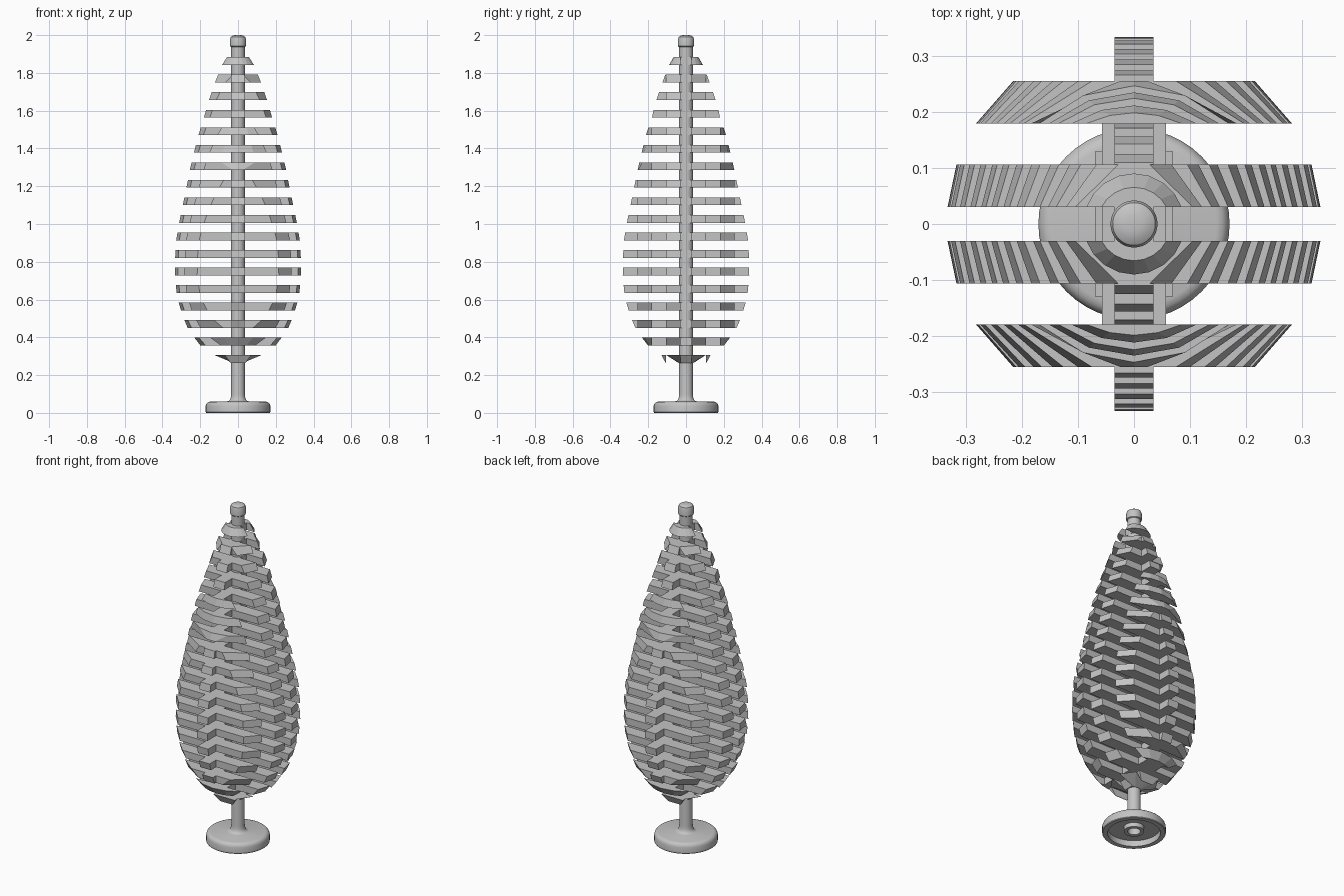
import bpy, bmesh, math

cube = bpy.data.objects.get("Cube")
if cube:
    bpy.data.objects.remove(cube, do_unlink=True)

grey = bpy.data.materials.new("light grey")
grey.use_nodes = True
COLOUR = (0.55, 0.55, 0.55, 1)
grey.diffuse_color = COLOUR
grey.node_tree.nodes["Principled BSDF"].inputs["Base Color"].default_value = COLOUR


def add_object(name, bm):
    bmesh.ops.recalc_face_normals(bm, faces=bm.faces)
    mesh = bpy.data.meshes.new(name)
    bm.to_mesh(mesh)
    bm.free()
    mesh.materials.append(grey)
    ob = bpy.data.objects.new(name, mesh)
    bpy.context.collection.objects.link(ob)
    return ob


def loft(bm, low, high, z0, z1):
    """Closed solid between two matching outlines."""
    a = [bm.verts.new((x, y, z0)) for x, y in low]
    b = [bm.verts.new((x, y, z1)) for x, y in high]
    bm.faces.new(a[::-1])
    bm.faces.new(b)
    n = len(a)
    for i in range(n):
        bm.faces.new((a[i], a[(i + 1) % n], b[(i + 1) % n], b[i]))


def lathe(name, profile, steps=48):
    bm = bmesh.new()
    pts = [bm.verts.new((r, 0, z)) for r, z in profile]
    edges = [bm.edges.new(p) for p in zip(pts, pts[1:])]
    bmesh.ops.spin(bm, geom=pts + edges, cent=(0, 0, 0), axis=(0, 0, 1),
                   angle=2 * math.pi, steps=steps)
    bmesh.ops.remove_doubles(bm, verts=bm.verts, dist=0.0002)
    ob = add_object(name, bm)
    bpy.ops.object.select_all(action='DESELECT')
    ob.select_set(True)
    bpy.context.view_layer.objects.active = ob
    bpy.ops.object.shade_smooth_by_angle(angle=math.radians(35))


# Egg-shaped outline: (height, radius)
OUTLINE = [(0.265, 0.04), (0.307, 0.13), (0.355, 0.2), (0.4, 0.234), (0.45, 0.268),
           (0.495, 0.287), (0.545, 0.304), (0.585, 0.316), (0.64, 0.327), (0.73, 0.335),
           (0.82, 0.334), (0.92, 0.328), (1.01, 0.312), (1.1, 0.294), (1.19, 0.275),
           (1.285, 0.257), (1.375, 0.236), (1.47, 0.212), (1.56, 0.184), (1.655, 0.157),
           (1.75, 0.125), (1.842, 0.09), (1.884, 0.065)]


def radius(z):
    for (z0, r0), (z1, r1) in zip(OUTLINE, OUTLINE[1:]):
        if z <= z1:
            return r0 + (r1 - r0) * (z - z0) / (z1 - z0)
    return OUTLINE[-1][1]


def slat_outline(r, inner, outer, segments):
    """Part of a disc lying between two parallel lines."""
    r = max(r, inner + 0.002)
    start = math.asin(inner / r)
    if r <= outer:
        angles = [start + (math.pi - 2 * start) * i / segments for i in range(segments + 1)]
        return [(r * math.cos(a), r * math.sin(a)) for a in angles]
    x_in, x_out = r * math.cos(start), math.sqrt(r * r - outer * outer)
    flat = segments - 2
    front = [(x_out * (1 - 2 * i / flat), outer) for i in range(flat + 1)]
    return [(x_in, inner)] + front + [(-x_in, inner)]


def link_outline(r, w, inner, outer):
    """Short bar bridging the gap between two slats."""
    end = max(min(r, outer), inner + 0.002)
    return [(w, inner), (w, end), (-w, end), (-w, inner)]


def flip(outline, side):
    return [(x, y * side) for x, y in outline][::side]


SLATS = [(0.03, 0.106, 8), (0.18, 0.256, 4)]
GAPS = [(-0.03, 0.03), (0.106, 0.18), (0.256, 0.34)]
LAYERS, PITCH, THICK = 18, 0.0927, 0.042

# Stacked layers of parallel slats, joined front to back by short links
for layer in range(LAYERS):
    z0 = 0.265 + layer * PITCH
    z1 = z0 + THICK
    r0, r1 = radius(z0), radius(z1)
    biggest = max(r0, r1)
    bm = bmesh.new()
    for inner, outer, segments in SLATS:
        if biggest > inner + 0.004:
            for side in (1, -1):
                loft(bm, flip(slat_outline(r0, inner, outer, segments), side),
                     flip(slat_outline(r1, inner, outer, segments), side), z0, z1)
    add_object(f"slat_layer_{layer + 1}", bm)

    w = {0: 0.07, 1: 0.057}.get(layer, 0.035)
    bm = bmesh.new()
    for inner, outer in GAPS:
        if biggest > inner + 0.004:
            for side in ((1, -1) if inner > 0 else (1,)):
                loft(bm, flip(link_outline(r0, min(w, r0), inner, outer), side),
                     flip(link_outline(r1, w, inner, outer), side), z0, z1)
    add_object(f"slat_links_{layer + 1}", bm)

# Round pole with a hollow foot
lathe("pole_and_foot", [
    (0, 0.05), (0.034, 0.05), (0.034, 0.01), (0.055, 0.01), (0.055, 0.035),
    (0.142, 0.035), (0.142, 0), (0.168, 0), (0.171, 0.004), (0.171, 0.038),
    (0.167, 0.049), (0.159, 0.057), (0.148, 0.06), (0.06, 0.06), (0.05, 0.063),
    (0.042, 0.07), (0.038, 0.082), (0.036, 0.1), (0.036, 1.94), (0, 1.94)])

# Rounded cap at the tip
lathe("tip_cap", [
    (0, 1.938), (0.038, 1.938), (0.042, 1.942), (0.042, 1.98), (0.038, 1.991),
    (0.028, 1.997), (0.014, 2.0), (0, 2.0)])
